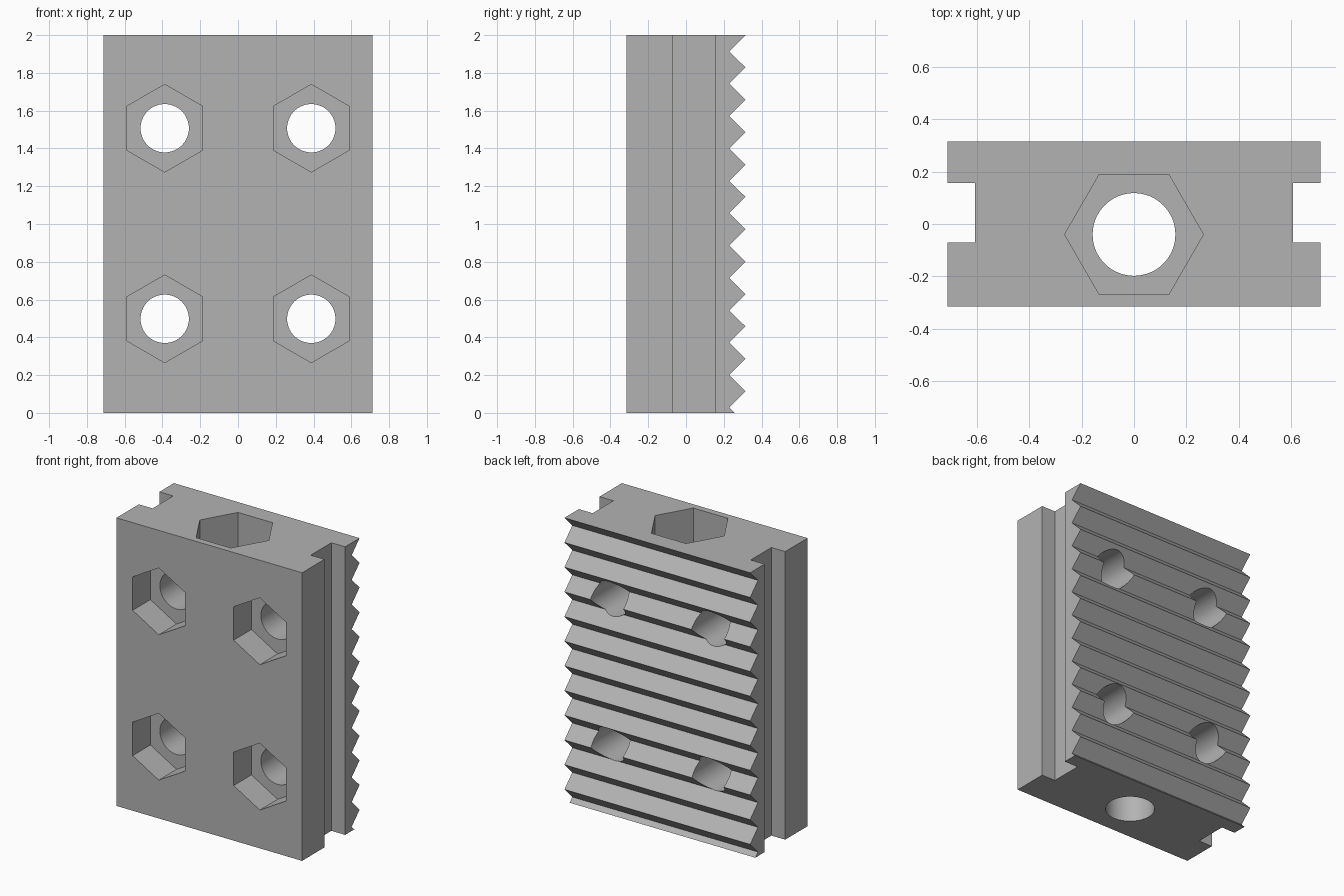
import bpy, bmesh, math
from mathutils import Matrix

if "Cube" in bpy.data.objects:
    bpy.data.objects.remove(bpy.data.objects["Cube"])

HALF_W, HALF_D, HEIGHT = 0.713, 0.315, 2.0
PITCH, VALLEY = 0.1714, 0.229

grey = bpy.data.materials.new("light grey")
grey.diffuse_color = (0.45, 0.45, 0.45, 1)
grey.use_nodes = True
grey.node_tree.nodes["Principled BSDF"].inputs["Base Color"].default_value = grey.diffuse_color


def make_object(name, bm):
    bmesh.ops.recalc_face_normals(bm, faces=bm.faces)
    mesh = bpy.data.meshes.new(name)
    bm.to_mesh(mesh)
    bm.free()
    mesh.materials.append(grey)
    obj = bpy.data.objects.new(name, mesh)
    bpy.context.collection.objects.link(obj)
    return obj


def prism(name, sides, radius, length, matrix, turn=0.0):
    """Prism standing along local z, with its first corner turned by an angle."""
    bm = bmesh.new()
    bmesh.ops.create_cone(bm, cap_ends=True, segments=sides, radius1=radius, radius2=radius,
                          depth=length, matrix=matrix @ Matrix.Rotation(turn, 4, 'Z'))
    return make_object(name, bm)


def box(name, center, size):
    bm = bmesh.new()
    bmesh.ops.create_cube(bm, size=1, matrix=Matrix.Translation(center) @ Matrix.Diagonal((*size, 1)))
    return make_object(name, bm)


# Clamp block: serrated side profile extruded across the width
profile = [(-HALF_D, 0), (-HALF_D, HEIGHT)]
for i in range(12):
    tip = HEIGHT - i * PITCH
    profile += [(HALF_D, tip), (VALLEY, tip - PITCH / 2)]
profile.append((VALLEY + profile[-1][1], 0))  # last tooth cut off by the bottom face

bm = bmesh.new()
side = bm.faces.new([bm.verts.new((-HALF_W, y, z)) for y, z in profile])
extruded = bmesh.ops.extrude_face_region(bm, geom=[side])["geom"]
bmesh.ops.translate(bm, vec=(2 * HALF_W, 0, 0),
                    verts=[v for v in extruded if isinstance(v, bmesh.types.BMVert)])
block = make_object("clamp_block", bm)

cutters = []
# Grooves along both sides
for s in (-1, 1):
    cutters.append(box("side_groove", (s * 0.757, 0.0435, 1), (0.3, 0.227, 2.4)))

# Four bolt holes with hexagonal nut pockets in the front
for x in (-0.388, 0.388):
    for z in (0.498, 1.507):
        lay = Matrix.Rotation(math.pi / 2, 4, 'X')
        cutters.append(prism("bolt_hole", 64, 0.128, 1.2, Matrix.Translation((x, 0, z)) @ lay))
        cutters.append(prism("nut_pocket", 6, 0.232, 0.4,
                             Matrix.Translation((x, -HALF_D - 0.005, z)) @ lay))

# Vertical bore with a hexagonal pocket in the top
cutters.append(prism("vertical_bore", 64, 0.158, 2.4, Matrix.Translation((0, -0.04, 1))))
cutters.append(prism("top_pocket", 6, 0.265, 0.56, Matrix.Translation((0, -0.04, HEIGHT)), math.pi / 6))

for cutter in cutters:
    cutter.hide_render = True
    mod = block.modifiers.new(cutter.name, 'BOOLEAN')
    mod.operation, mod.solver, mod.object = 'DIFFERENCE', 'EXACT', cutter

# Bake the cuts and remove the cutters
bpy.context.view_layer.update()
result = bpy.data.meshes.new_from_object(block.evaluated_get(bpy.context.evaluated_depsgraph_get()))
block.modifiers.clear()
block.data = result
for cutter in cutters:
    bpy.data.objects.remove(cutter)

# Smooth bores, crisp edges
bpy.context.view_layer.objects.active = block
block.select_set(True)
bpy.ops.object.shade_smooth_by_angle(angle=math.radians(25))
